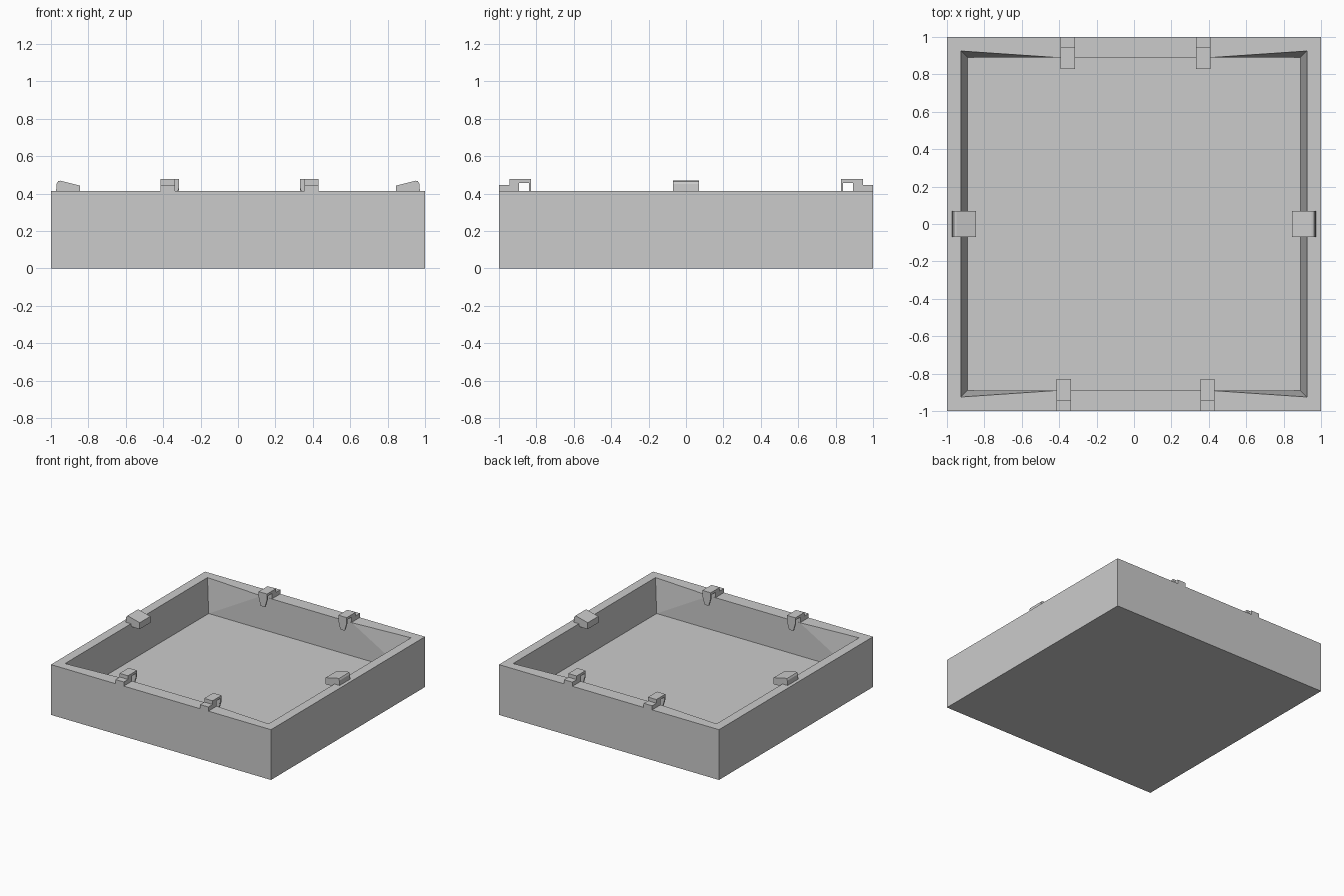
import bpy, bmesh

if "Cube" in bpy.data.objects:
    bpy.data.objects.remove(bpy.data.objects["Cube"])

H, FLOOR = 0.413, 0.14


def add_object(name, bm):
    bmesh.ops.recalc_face_normals(bm, faces=bm.faces[:])
    mesh = bpy.data.meshes.new(name)
    bm.to_mesh(mesh)
    bm.free()
    obj = bpy.data.objects.new(name, mesh)
    bpy.context.collection.objects.link(obj)
    return obj


def ring(bm, corner, mid_y, z):
    """Eight-point rectangle: four corners plus two points on front and back."""
    c, m = corner, 0.41
    pts = [(-c, -c), (-m, -mid_y), (m, -mid_y), (c, -c),
           (c, c), (m, mid_y), (-m, mid_y), (-c, c)]
    return [bm.verts.new((x, y, z)) for x, y in pts]


def bridge(bm, a, b):
    for i in range(len(a)):
        j = (i + 1) % len(a)
        bm.faces.new((a[i], a[j], b[j], b[i]))


# Tray: the cavity flares outward towards its top corners
bm = bmesh.new()
rings = [ring(bm, 1, 1, 0), ring(bm, 1, 1, H),
         ring(bm, 0.925, 0.89, H), ring(bm, 0.89, 0.89, FLOOR)]
for a, b in zip(rings, rings[1:]):
    bridge(bm, a, b)
bm.faces.new(rings[0])
bm.faces.new(rings[-1])
bmesh.ops.triangulate(bm, faces=[f for f in bm.faces if len(f.verts) == 4
                                 and abs(f.calc_center_median().z - (H + FLOOR) / 2) < 0.02])
add_object("tray", bm)


def extrude_profile(name, profile, place, half_width, taper_below=None):
    """Prism from a side profile; points below taper_below get narrower."""
    bm = bmesh.new()
    sides = []
    for s in (-1, 1):
        sides.append([bm.verts.new(place(d, s * half_width *
                      (0.5 if taper_below and z < taper_below else 1), z))
                      for d, z in profile])
    bridge(bm, *sides)
    for side in sides:
        bm.faces.new(side)
    return add_object(name, bm)


# Hook clips on front and back rims: base, step, bridge and hanging tapered lip
hook = [(1.0, H - 0.01), (1.0, 0.447), (0.945, 0.447), (0.945, 0.477), (0.828, 0.477),
        (0.828, 0.43), (0.828, 0.365), (0.84, 0.365), (0.84, 0.43), (0.84, 0.457),
        (0.892, 0.457), (0.892, H - 0.01)]
for name, x, side in (("front_hook_left", -0.376, -1), ("front_hook_right", 0.393, -1),
                      ("back_hook_left", -0.354, 1), ("back_hook_right", 0.37, 1)):
    extrude_profile(name, hook, lambda d, w, z: (x + w, side * d, z), 0.038, 0.4)

# Sloped catches on the left and right rims
catch = [(0.973, H - 0.01), (0.97, 0.452), (0.962, 0.466), (0.95, 0.469),
         (0.845, 0.443), (0.845, 0.39), (0.915, 0.39), (0.925, H - 0.01)]
for name, side in (("left_catch", -1), ("right_catch", 1)):
    extrude_profile(name, catch, lambda d, w, z: (side * d, w, z), 0.069)
